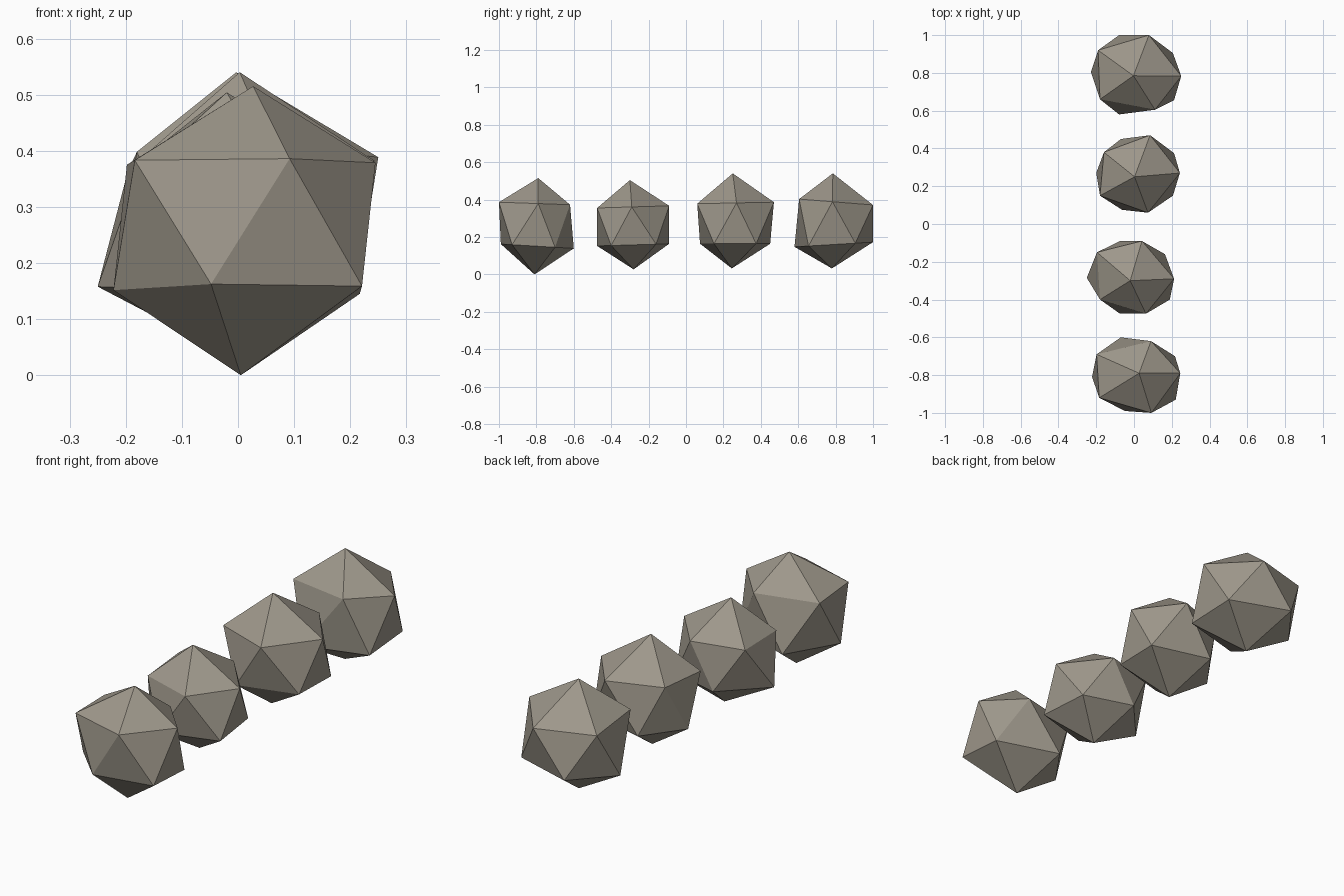
import bpy, bmesh, math

stone = bpy.data.materials.new("warm grey stone")
stone.diffuse_color = (0.342, 0.312, 0.258, 1)


def rock(name, cy, top, bottom, upper, lower):
    """Uneven low-poly boulder: an icosphere whose two five-sided rings are
    fitted to outlines. top/bottom = tip (x, y, z); rings = (z, tilt along y, outline),
    all y values measured from the rock's centre cy."""
    bm = bmesh.new()
    bmesh.ops.create_icosphere(bm, subdivisions=1, radius=1)
    for v in bm.verts:
        if abs(v.co.z) > 0.9:
            v.co = top if v.co.z > 0 else bottom
            continue
        up = v.co.z > 0
        z, tilt, outline = upper if up else lower
        angle = math.degrees(math.atan2(v.co.y, v.co.x)) - (0 if up else 36)
        x, y = outline[round(angle / 72) % 5]
        v.co = (x, y, z + tilt * y)
    bmesh.ops.recalc_face_normals(bm, faces=bm.faces)
    mesh = bpy.data.meshes.new(name)
    bm.to_mesh(mesh)
    bm.free()
    mesh.materials.append(stone)
    ob = bpy.data.objects.new(name, mesh)
    ob.location.y = cy
    bpy.context.collection.objects.link(ob)


# Four boulders in a row, front to back
rock("front_boulder", -0.80, (0.027, 0.01, 0.515), (0.005, -0.01, 0),
     (0.379, -0.035, [(0.245, 0.01), (0.09, 0.18), (-0.198, 0.11), (-0.184, -0.12), (0.092, -0.20)]),
     (0.151, -0.06, [(0.217, 0.10), (-0.07, 0.20), (-0.222, -0.01), (-0.048, -0.19), (0.221, -0.13)]))
rock("middle_front_boulder", -0.28, (-0.02, -0.02, 0.504), (0, 0, 0.027),
     (0.361, 0.03, [(0.212, -0.01), (0.042, 0.19), (-0.196, 0.13), (-0.18, -0.12), (0.063, -0.195)]),
     (0.158, 0.03, [(0.164, 0.12), (-0.074, 0.19), (-0.25, -0.005), (-0.074, -0.195), (0.19, -0.12)]))
rock("middle_back_boulder", 0.26, (0.003, -0.01, 0.54), (0, -0.015, 0.032),
     (0.382, 0.02, [(0.243, 0.01), (0.085, 0.21), (-0.159, 0.12), (-0.18, -0.11), (0.074, -0.20)]),
     (0.164, 0, [(0.212, 0.115), (-0.069, 0.19), (-0.2, 0.01), (-0.063, -0.185), (0.206, -0.11)]))
rock("back_boulder", 0.79, (-0.003, -0.005, 0.54), (0, -0.01, 0.032),
     (0.388, -0.08, [(0.25, -0.007), (0.079, 0.21), (-0.19, 0.13), (-0.18, -0.13), (0.111, -0.185)]),
     (0.16, 0.06, [(0.206, 0.115), (-0.079, 0.21), (-0.228, 0.014), (-0.079, -0.21), (0.212, -0.135)]))
